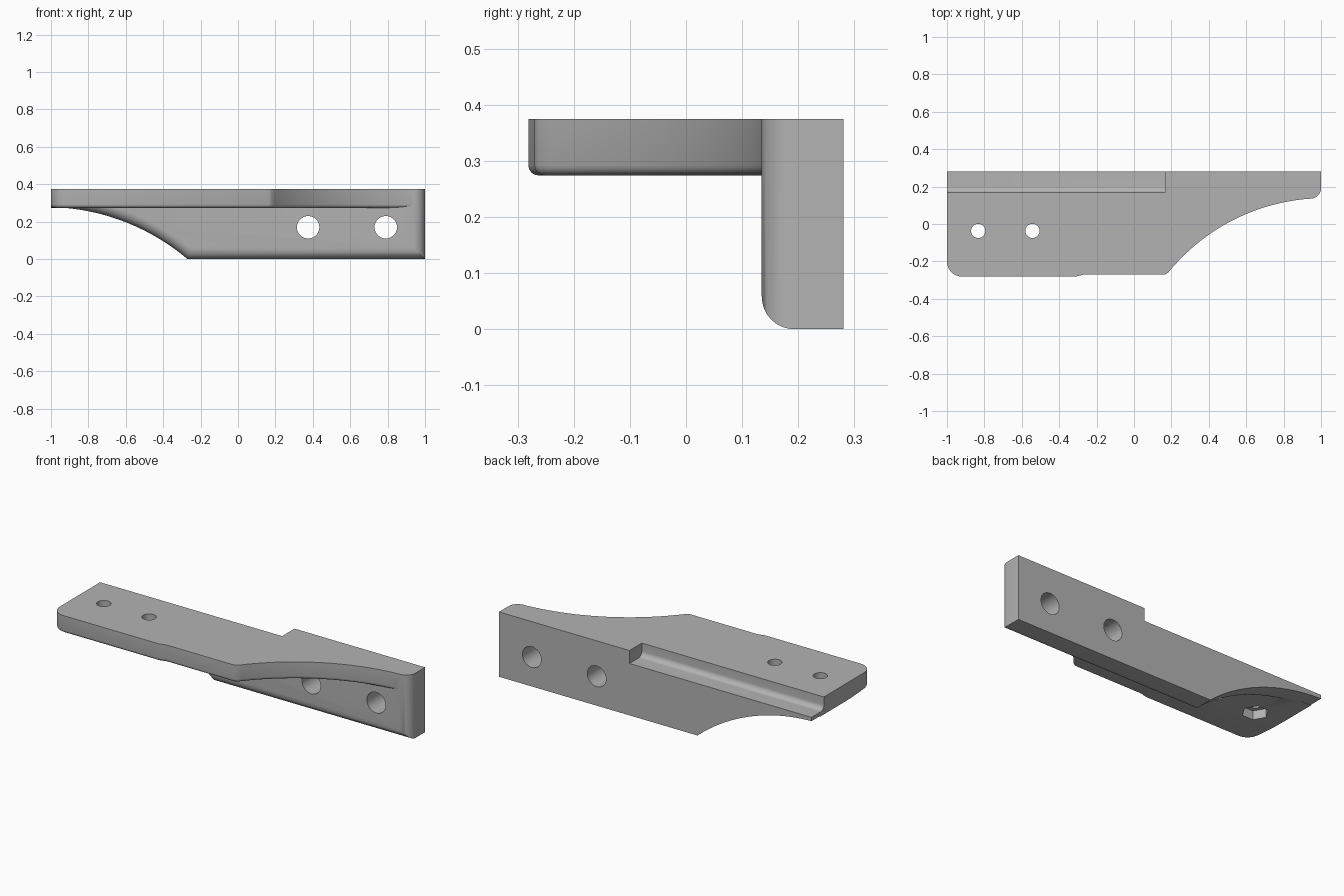
import bpy, bmesh, math
from mathutils import Vector

cube = bpy.data.objects.get("Cube")
if cube:
    bpy.data.objects.remove(cube)

TOP, PLATE_Z = 0.375, 0.274
WALL_Y, BACK = 0.135, 0.281

grey = bpy.data.materials.new("plain_grey")
grey.use_nodes = True
colour = (0.45, 0.45, 0.45, 1)
grey.diffuse_color = colour
grey.node_tree.nodes["Principled BSDF"].inputs["Base Color"].default_value = colour


def arc(a, m, b, n=24):
    """Points on the circle from a to b passing through m."""
    a, m, b = complex(*a), complex(*m), complex(*b)
    w = (b - a) / (m - a)
    c = (m - a) * (w - abs(w) ** 2) / (2j * w.imag) + a
    # circumcentre checked by equal radii
    turn = math.atan2(((b - c) / (a - c)).imag, ((b - c) / (a - c)).real)
    pts = []
    for i in range(n + 1):
        t = turn * i / n
        p = c + (a - c) * complex(math.cos(t), math.sin(t))
        pts.append((p.real, p.imag))
    return pts


def prism(name, pts, place, lo, hi, radius=0, pick=None, segs=6):
    """Extrude a profile from lo to hi and round the edges chosen by pick."""
    bm = bmesh.new()
    low = [bm.verts.new(place(p, lo)) for p in pts]
    high = [bm.verts.new(place(p, hi)) for p in pts]
    bm.faces.new(low)
    bm.faces.new(high)
    for i in range(len(pts)):
        j = (i + 1) % len(pts)
        bm.faces.new((low[i], low[j], high[j], high[i]))
    bmesh.ops.recalc_face_normals(bm, faces=bm.faces)
    if pick:
        edges = [e for e in bm.edges if pick(e.verts[0].co, e.verts[1].co)]
        bmesh.ops.bevel(bm, geom=edges, offset=radius, segments=segs,
                        profile=0.5, affect='EDGES', clamp_overlap=False)
    me = bpy.data.meshes.new(name)
    bm.to_mesh(me)
    bm.free()
    me.materials.append(grey)
    ob = bpy.data.objects.new(name, me)
    bpy.context.collection.objects.link(ob)
    return ob


def disc(x, y, r, n):
    return [(x + r * math.cos(math.tau * i / n), y + r * math.sin(math.tau * i / n))
            for i in range(n)]


def flat(p, h):
    return Vector((p[0], p[1], h))


def upright(p, h):
    return Vector((p[0], h, p[1]))


def along(p, h):
    return Vector((h, p[0], p[1]))


def combine(body, other, operation):
    mod = body.modifiers.new(operation.title(), 'BOOLEAN')
    mod.operation, mod.object, mod.solver = operation, other, 'EXACT'
    bpy.context.view_layer.objects.active = body
    bpy.ops.object.modifier_apply(modifier=mod.name)
    bpy.data.objects.remove(other)


# upright wall with a swept lower end and rounded front edges
wall = [(1, 0), (1, TOP), (-1, TOP)] + arc((-1, 0.278), (-0.6, 0.197), (-0.27, 0))
bracket = prism("bracket", wall, upright, WALL_Y, BACK, 0.058,
                lambda a, b: abs(a.y - WALL_Y) < 1e-4 and abs(b.y - WALL_Y) < 1e-4
                and min(a.z, b.z) < 0.279 and max(a.x, b.x) > -0.999
                and not (a.x < -0.999 and b.x < -0.999), 8)

# flat shelf with a rounded corner, a slight step and a swept right side
r = 0.08
corner = [(-1 + r - r * math.cos(t * math.pi / 16), -0.281 + r - r * math.sin(t * math.pi / 16))
          for t in range(9)]
shelf_outline = ([(-1, 0.2)] + corner + [(-0.31, -0.281), (-0.27, -0.27), (0.165, -0.27), (0.18, -0.262)]
                 + arc((0.195, -0.245), (0.5, 0.005), (0.95, 0.136)) + [(0.95, 0.2)])
shelf = prism("shelf", shelf_outline, flat, PLATE_Z, TOP, 0.018,
              lambda a, b: max(a.z, b.z) < PLATE_Z + 1e-4 and min(a.y, b.y) < 0.134
              and not (a.x < -0.999 and b.x < -0.999), 4)
combine(bracket, shelf, 'UNION')

# rear groove with a filleted inner corner
f, gy, gz = 0.03, 0.168, 0.3
groove = [(gy, 0.5), (0.4, 0.5), (0.4, gz)] + [
    (gy + f - f * math.sin(t * math.pi / 12), gz + f - f * math.cos(t * math.pi / 12))
    for t in range(7)]
combine(bracket, prism("groove_cutter", groove, along, -1.2, 0.165), 'DIFFERENCE')

# wall holes
for x in (0.375, 0.79):
    combine(bracket, prism("wall_hole_cutter", disc(x, 0.17, 0.06, 40), upright, 0, 0.5), 'DIFFERENCE')

# shelf holes with six-sided pockets underneath
for x in (-0.833, -0.543):
    combine(bracket, prism("shelf_hole_cutter", disc(x, -0.037, 0.038, 32), flat, 0.1, 0.5), 'DIFFERENCE')
    combine(bracket, prism("pocket_cutter", disc(x, -0.037, 0.07, 6), flat, 0.1, 0.325), 'DIFFERENCE')

bpy.ops.object.select_all(action='DESELECT')
bracket.select_set(True)
bpy.context.view_layer.objects.active = bracket
bpy.ops.object.shade_smooth_by_angle(angle=math.radians(30))
